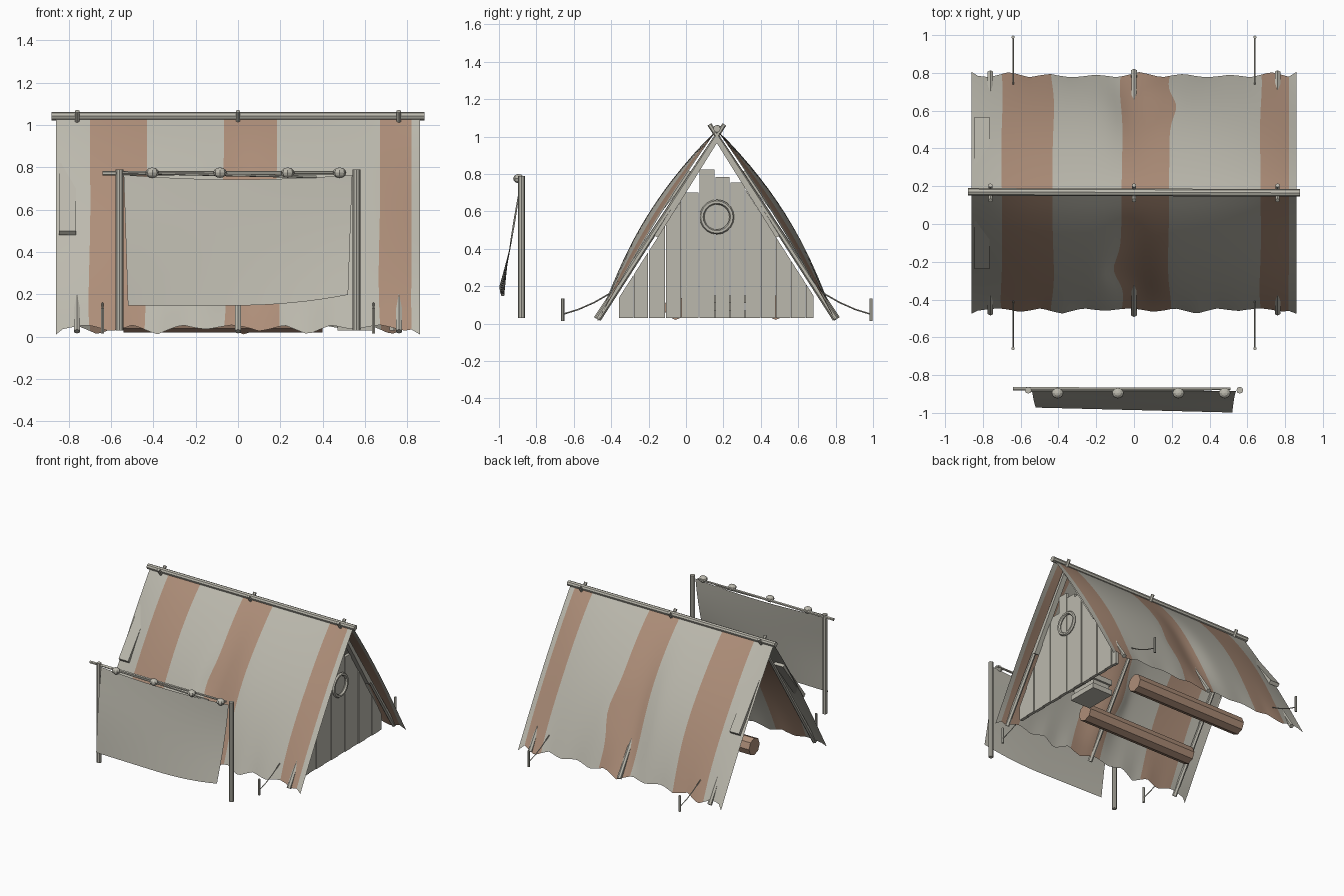
import bpy, bmesh, math
from mathutils import Vector

cube = bpy.data.objects.get("Cube")
if cube:
    bpy.data.objects.remove(cube, do_unlink=True)


def material(name, rgb):
    m = bpy.data.materials.new(name)
    m.use_nodes = True
    m.diffuse_color = (*rgb, 1)
    m.node_tree.nodes["Principled BSDF"].inputs["Base Color"].default_value = (*rgb, 1)
    return m


CREAM = material("weathered_cream", (0.50, 0.485, 0.42))
BROWN = material("faded_brown", (0.42, 0.27, 0.19))
RIDGE_Y, RIDGE_Z = 0.165, 1.035


def finish(name, bm, mats=(CREAM,), smooth=False):
    mesh = bpy.data.meshes.new(name)
    bm.to_mesh(mesh)
    bm.free()
    for m in mats:
        mesh.materials.append(m)
    ob = bpy.data.objects.new(name, mesh)
    bpy.context.collection.objects.link(ob)
    if smooth:
        bpy.ops.object.select_all(action='DESELECT')
        ob.select_set(True)
        bpy.context.view_layer.objects.active = ob
        bpy.ops.object.shade_smooth_by_angle(angle=math.radians(50))
    return ob


def pole(name, a, b, r, r2=None, sides=8, mat=CREAM):
    a, b = Vector(a), Vector(b)
    bm = bmesh.new()
    bmesh.ops.create_cone(bm, cap_ends=True, segments=sides, radius1=r,
                          radius2=r2 or r, depth=(b - a).length)
    turn = (b - a).to_track_quat('Z', 'Y').to_matrix().to_4x4()
    bmesh.ops.transform(bm, matrix=turn, verts=bm.verts)
    bmesh.ops.translate(bm, vec=(a + b) / 2, verts=bm.verts)
    return finish(name, bm, (mat,))


def prism(name, outline, x0, x1):
    """Extrude a (y, z) outline along x."""
    bm = bmesh.new()
    face = bm.faces.new([bm.verts.new((x0, y, z)) for y, z in outline])
    out = bmesh.ops.extrude_face_region(bm, geom=[face])
    moved = [v for v in out["geom"] if isinstance(v, bmesh.types.BMVert)]
    bmesh.ops.translate(bm, vec=(x1 - x0, 0, 0), verts=moved)
    bmesh.ops.recalc_face_normals(bm, faces=bm.faces)
    return finish(name, bm)


def sheet(name, cols, rows, point, pick=lambda i: 0, mats=(CREAM,)):
    bm = bmesh.new()
    grid = [[bm.verts.new(point(c, r)) for c in cols] for r in rows]
    for j in range(len(rows) - 1):
        for i in range(len(cols) - 1):
            f = bm.faces.new((grid[j][i], grid[j][i + 1],
                              grid[j + 1][i + 1], grid[j + 1][i]))
            f.material_index = pick(i)
    return finish(name, bm, mats, True)


def bump(d, width):
    return math.exp(-(d / width) ** 2)


# Striped tent cloth: columns follow the stripe edges, rows run over the ridge
breaks = (-0.86, -0.70, -0.43, -0.065, 0.185, 0.67, 0.82, 0.86)
columns, stripes = [breaks[0]], []
for k, (a, b) in enumerate(zip(breaks, breaks[1:])):
    n = max(1, round((b - a) / 0.03))
    columns += [a + (b - a) * (i + 1) / n for i in range(n)]
    stripes += [k % 2] * n


def tent_point(x, v):
    side, t = (1 if v > 0 else -1), abs(v)
    edge = abs(x) / 0.86
    # the cloth billows between the end rafters and is held down at the middle one
    billow = 0.02 + 0.068 * (1 - edge ** 3)
    billow *= (1 - 0.85 * t * bump(x, 0.11)) * math.sin(math.pi * t ** 0.85)
    zigzag = abs((x + 0.86 + 0.03 * side) / 0.115 % 2 - 1)
    hem = (0.045 - 0.045 * zigzag * (0.7 + 0.3 * math.sin(9 * x + side))) * t ** 5
    if edge > 0.99:
        hem = 0
    along = t * (1 - hem)
    warp = 0.012 * math.sin(6 * v + 4 * x) * t * (1 - edge ** 4)
    warp += 0.045 * (bump(x - 0.185, 0.1) * bump(v - 0.6, 0.15)
                     - bump(x + 0.065, 0.1) * bump(v + 0.55, 0.15))
    return (x + warp, RIDGE_Y + side * (0.64 * along + billow), RIDGE_Z - 1.025 * along)


sheet("tent_cloth", columns, [i / 16 for i in range(-16, 17)], tent_point,
      lambda i: stripes[i], (CREAM, BROWN))

# Ridge and crossed rafters
pole("ridge_pole", (-0.88, RIDGE_Y + 0.005, 1.042), (0.88, RIDGE_Y, 1.042), 0.02)
for x in (-0.76, 0, 0.76):
    reach = 0.635 if x else 0.643
    for s in (-1, 1):
        pole("rafter", (x, RIDGE_Y + s * reach, 0.025),
             (x, RIDGE_Y - s * 0.04, 1.065), 0.017, 0.012, 6)

# Gable wall of planks
edges = [-0.36, -0.28, -0.20, -0.11, -0.025, 0.07, 0.155, 0.235,
         0.315, 0.40, 0.48, 0.56, 0.64, 0.685]
flat_tops = {4: 0.70, 5: 0.825, 6: 0.785, 7: 0.755}
for i, (a, b) in enumerate(zip(edges, edges[1:])):
    a, b = a + 0.002, b - 0.002
    za, zb = (flat_tops.get(i, 0.955 - 1.56 * abs(y - RIDGE_Y)) for y in (a, b))
    prism("gable_plank", [(a, 0.03), (b, 0.03), (b, zb), (a, za)],
          0.715 + 0.004 * (i % 2), 0.738 + 0.004 * (i % 2))

# Gable trim, and short boards poking through the cloth at the open end
for s in (-1, 1):
    prism("gable_trim", [(RIDGE_Y + s * y, z) for y, z in
                         ((0, 1.0), (0.335, 0.47), (0.315, 0.46), (0, 0.965))],
          0.735, 0.775)
    prism("side_board", [(RIDGE_Y + s * y, z) for y, z in
                         ((0.153, 0.82), (0.402, 0.50), (0.385, 0.48), (0.13, 0.81))],
          -0.845, -0.765)

# Round window ring
bpy.ops.mesh.primitive_torus_add(location=(0.75, RIDGE_Y, 0.57),
                                 rotation=(0, math.pi / 2, 0), major_segments=20,
                                 minor_segments=6, major_radius=0.08, minor_radius=0.013)
ring = bpy.context.object
ring.name = "window_ring"
ring.data.materials.append(CREAM)

# Guy ropes and stakes
for x in (-0.64, 0.64):
    for s in (-1, 1):
        y0 = RIDGE_Y + s * 0.824
        pole("stake", (x, y0, 0.015), (x, y0, 0.135), 0.009, sides=6)
        rope = [(x, y0 - s * 0.25 * t, 0.05 + 0.06 * t + 0.05 * t * t)
                for t in (0, 0.33, 0.67, 1)]
        for a, b in zip(rope, rope[1:]):
            pole("guy_rope", a, b, 0.004, sides=4)

# Front screen: posts, bars, knots and hanging cloth
for x in (-0.56, 0.56):
    pole("screen_post", (x, -0.88, 0.03), (x, -0.88, 0.79), 0.018)
pole("screen_bar", (-0.64, -0.873, 0.772), (0.51, -0.873, 0.775), 0.011, 0.008, 6)
pole("screen_lashing", (-0.57, -0.885, 0.775), (0.37, -0.885, 0.755), 0.006, sides=6)
for x in (-0.405, -0.085, 0.235, 0.48):
    bm = bmesh.new()
    bmesh.ops.create_uvsphere(bm, u_segments=8, v_segments=6, radius=0.029)
    bmesh.ops.scale(bm, vec=(1.1, 1, 0.85), verts=bm.verts)
    bmesh.ops.translate(bm, vec=(x, -0.895, 0.775), verts=bm.verts)
    finish("screen_knot", bm)


def screen_point(u, v):
    top = 0.765 - 0.022 * (1 - u * u)
    bottom = 0.148 + 0.05 * max(u, 0) ** 2
    y = -0.885 - 0.1 * v ** 1.1 - 0.013 * v * u + 0.012 * math.sin(math.pi * v) * u
    return (u * (0.54 - 0.02 * v), y, top + (bottom - top) * v)


sheet("screen_cloth", [i / 8 for i in range(-8, 9)],
      [i / 8 for i in range(9)], screen_point)

# Logs and a stacked crate inside
for y in (-0.055, 0.48):
    pole("log_seat", (-0.54, y, 0.085), (0.40, y, 0.085), 0.065, mat=BROWN)
for k in range(3):
    inset = 0.015 * (k % 2)
    y0, y1, z = 0.08 + inset, 0.32 - inset, 0.03 + 0.04 * k
    prism("crate_layer", [(y0, z), (y1, z), (y1, z + 0.04), (y0, z + 0.04)],
          0.47 + inset, 0.64 - inset)
